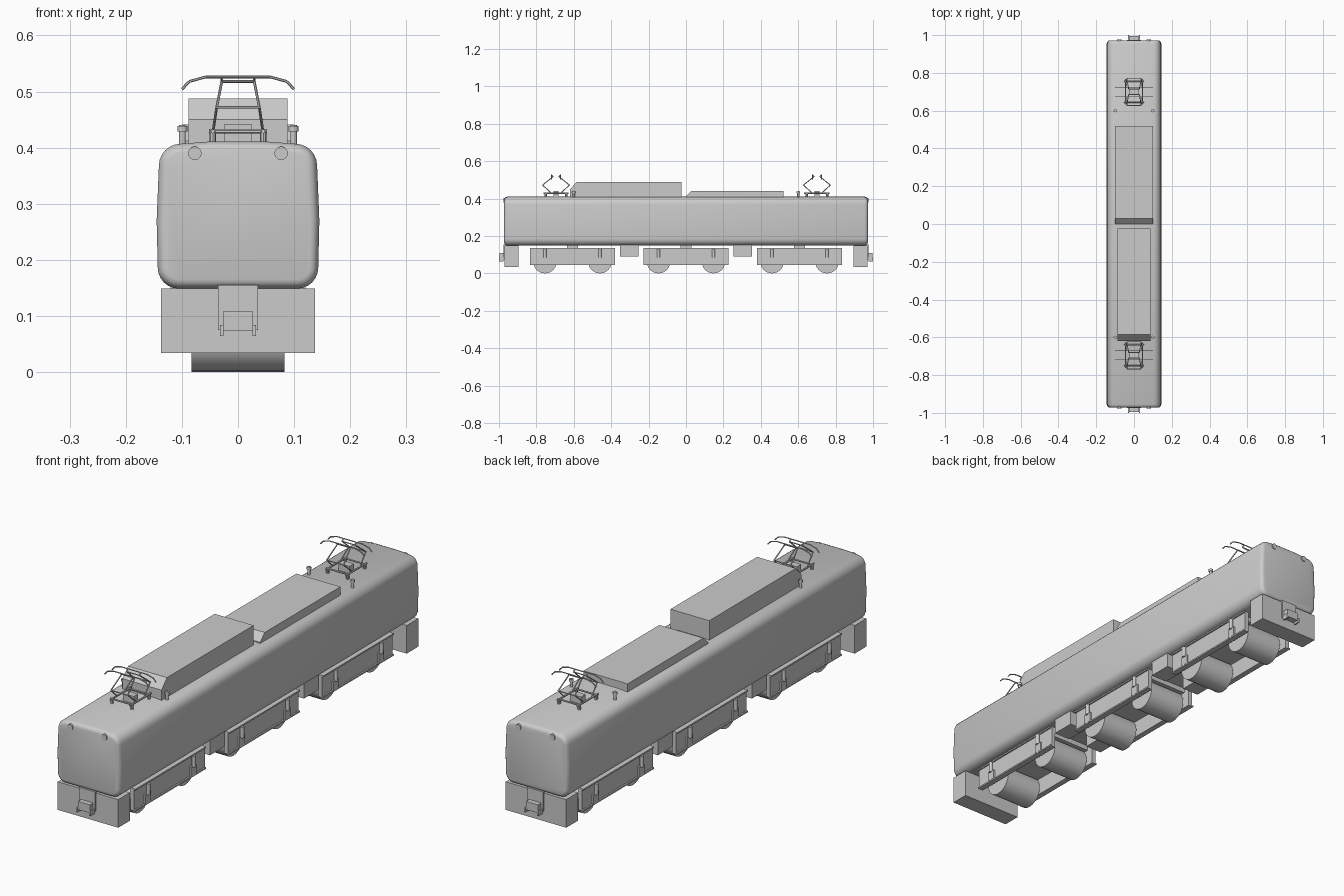
import bpy, bmesh, math
from mathutils import Vector, Matrix

if "Cube" in bpy.data.objects:
    bpy.data.objects.remove(bpy.data.objects["Cube"])


def finish(name, bm, smooth=None):
    bmesh.ops.recalc_face_normals(bm, faces=bm.faces)
    me = bpy.data.meshes.new(name)
    bm.to_mesh(me)
    bm.free()
    ob = bpy.data.objects.new(name, me)
    bpy.context.collection.objects.link(ob)
    if smooth:
        bpy.ops.object.select_all(action='DESELECT')
        ob.select_set(True)
        bpy.context.view_layer.objects.active = ob
        bpy.ops.object.shade_smooth_by_angle(angle=math.radians(smooth))
    return ob


def box(name, x, y, z):
    bm = bmesh.new()
    c = [(a + b) / 2 for a, b in (x, y, z)]
    s = [abs(b - a) for a, b in (x, y, z)]
    m = Matrix.Translation(c) @ Matrix.Diagonal((*s, 1))
    bmesh.ops.create_cube(bm, size=1, matrix=m)
    return finish(name, bm)


def rods(name, segs, r, n=6, smooth=None):
    """Round bars between pairs of points, joined in one mesh."""
    bm = bmesh.new()
    for a, b in segs:
        a, b = Vector(a), Vector(b)
        rot = (b - a).to_track_quat('Z', 'Y').to_matrix().to_4x4()
        bmesh.ops.create_cone(bm, cap_ends=True, segments=n, radius1=r, radius2=r,
                              depth=(b - a).length,
                              matrix=Matrix.Translation((a + b) / 2) @ rot)
    return finish(name, bm, smooth)


def extrude_side(name, profile, w):
    """Extrude a y-z outline across x."""
    bm = bmesh.new()
    rows = [[bm.verts.new((x, y, z)) for y, z in profile] for x in (-w, w)]
    n = len(profile)
    for r in rows:
        bm.faces.new(r)
    for i in range(n):
        j = (i + 1) % n
        bm.faces.new((rows[0][i], rows[0][j], rows[1][j], rows[1][i]))
    return finish(name, bm)


def section(inset):
    """Body cross-section: rounded corners with slightly bulging sides."""
    pts = []
    for cx, cz, r, a0 in ((0.106, 0.186, 0.037, -90), (0.102, 0.368, 0.039, 0)):
        if a0 == 0:
            pts.append((0.145 - inset, 0.27))
        for k in range(7):
            a = math.radians(a0 + 15 * k)
            pts.append((cx + (r - inset) * math.cos(a), cz + (r - inset) * math.sin(a)))
    pts.append((0.05, 0.411 - inset))
    return pts + [(-x, z) for x, z in reversed(pts)]


# Body shell
bm = bmesh.new()
ends = [(0.972, 0.016), (0.970, 0.009), (0.965, 0.004), (0.955, 0)]
rings = [(-y, i) for y, i in ends] + [(y, i) for y, i in reversed(ends)]
loops = [[bm.verts.new((x, y, z)) for x, z in section(i)] for y, i in rings]
for a, b in zip(loops, loops[1:]):
    for i in range(len(a)):
        j = (i + 1) % len(a)
        bm.faces.new((a[i], a[j], b[j], b[i]))
bm.faces.new(loops[0])
bm.faces.new(loops[-1])
finish("body_shell", bm, 35)

# Roof housings
extrude_side("tall_roof_housing", [(-0.62, 0.40), (-0.62, 0.45), (-0.585, 0.488),
                                   (-0.025, 0.488), (-0.025, 0.40)], 0.088)
extrude_side("low_roof_housing", [(0, 0.40), (0, 0.412), (0.03, 0.441),
                                  (0.52, 0.441), (0.52, 0.40)], 0.1)

# End equipment
for s, end in ((-1, "front"), (1, "rear")):
    box(end + "_pilot", (-0.137, 0.137), (s * 0.895, s * 0.97), (0.034, 0.149))
    box(end + "_coupler_plate", (-0.036, 0.036), (s * 0.96, s * 0.975), (0.075, 0.155))
    box(end + "_coupler", (-0.027, 0.027), (s * 0.97, s * 0.996), (0.074, 0.108))
    for x in (-0.029, 0.029):
        box(end + "_coupler_prong", (x - 0.003, x + 0.003), (s * 0.975, s * 1.0), (0.064, 0.084))
    rods(end + "_headlights", [((x, s * 0.945, 0.39), (x, s * 0.976, 0.39))
                               for x in (-0.077, 0.077)], 0.012, 20, 40)

# Bogies
for k, c in enumerate((-0.607, 0, 0.607)):
    nm = "bogie_%d_" % (k + 1)
    box(nm + "top_plate", (-0.1, 0.1), (c - 0.2, c + 0.2), (0.115, 0.136))
    box(nm + "pivot", (-0.06, 0.06), (c - 0.03, c + 0.03), (0.13, 0.155))
    rods(nm + "wheels", [((-0.083, c + d, 0.063), (0.083, c + d, 0.063))
                         for d in (-0.147, 0.147)], 0.063, 24, 40)
    for s in (-1, 1):
        box(nm + "side_frame", (s * 0.097, s * 0.115), (c - 0.228, c + 0.228), (0.045, 0.136))
        for z in (0.045, 0.130):
            box(nm + "frame_flange", (s * 0.097, s * 0.121), (c - 0.228, c + 0.228), (z, z + 0.006))
        for d in (-0.147, 0.147):
            box(nm + "axle_box", (s * 0.113, s * 0.122), (c + d - 0.017, c + d + 0.017), (0.05, 0.09))
            rods(nm + "damper", [((s * 0.122, c + d, 0.085), (s * 0.122, c + d, 0.13))],
                 0.008, 10, 40)

# Underfloor equipment boxes
for y in (-0.304, 0.304):
    for s in (-1, 1):
        box("underfloor_box", (s * 0.045, s * 0.12), (y - 0.049, y + 0.049), (0.09, 0.155))

# Pantographs and roof insulators
for c, end in ((-0.695, "front_"), (0.70, "rear_")):
    base, arms, heads = [], [], []
    for t in (-1, 1):
        base.append(((-0.052, c + t * 0.055, 0.429), (0.052, c + t * 0.055, 0.429)))
        base.append(((t * 0.045, c - 0.068, 0.429), (t * 0.045, c + 0.068, 0.429)))
        # folding arms: pivot, knee and head mounting
        for s in (-1, 1):
            pivot = (s * 0.044, c + t * 0.028, 0.432)
            knee = (s * 0.038, c + t * 0.072, 0.472)
            top = (s * 0.029, c + t * 0.015, 0.518)
            arms += [(pivot, knee), (knee, top)]
        arms.append(((-0.038, c + t * 0.072, 0.472), (0.038, c + t * 0.072, 0.472)))
        arms.append(((-0.03, c + t * 0.015, 0.518), (0.03, c + t * 0.015, 0.518)))
        # collector strips with drooping horns
        y = c + t * 0.024
        path = [(-0.1, 0.504), (-0.087, 0.518), (-0.058, 0.526),
                (0.058, 0.526), (0.087, 0.518), (0.1, 0.504)]
        heads += [((a[0], y, a[1]), (b[0], y, b[1])) for a, b in zip(path, path[1:])]
        for s in (-1, 1):
            heads.append(((s * 0.029, c + t * 0.015, 0.518), (s * 0.029, y, 0.526)))
    rods(end + "pantograph_base", base, 0.004)
    rods(end + "pantograph_arms", arms, 0.0025)
    rods(end + "pantograph_heads", heads, 0.0025)
    rods(end + "pantograph_feet", [((s * 0.045, c + t * 0.055, 0.405), (s * 0.045, c + t * 0.055, 0.429))
                                   for s in (-1, 1) for t in (-1, 1)], 0.006, 8, 40)
    box(end + "pantograph_drive", (-0.025, 0.025), (c - 0.014, c + 0.014), (0.405, 0.441))
    yi = 0.6 * (1 if c > 0 else -1)
    for s in (-1, 1):
        rods(end + "insulator", [((s * 0.099, yi, 0.40), (s * 0.099, yi, 0.44))], 0.006, 10, 40)
        rods(end + "insulator_cap", [((s * 0.099, yi, 0.429), (s * 0.099, yi, 0.439))], 0.009, 10, 40)
